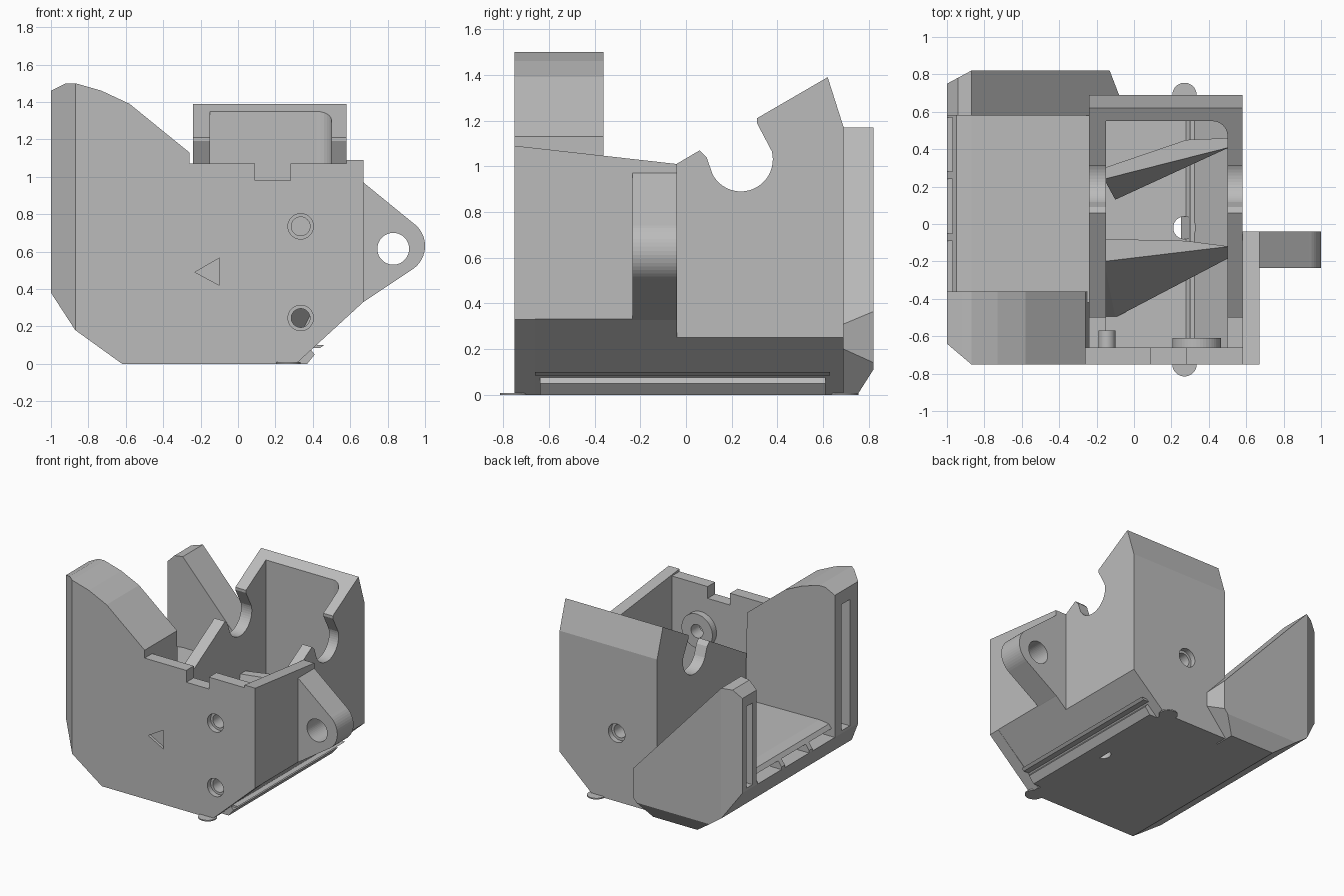
import bpy, bmesh, math
from mathutils import Vector

cube = bpy.data.objects.get("Cube")
if cube:
    bpy.data.objects.remove(cube, do_unlink=True)

GREY = (0.5, 0.5, 0.5, 1)
mat = bpy.data.materials.new("plain grey plastic")
mat.use_nodes = True
mat.diffuse_color = GREY
mat.node_tree.nodes["Principled BSDF"].inputs["Base Color"].default_value = GREY


def finish(name, bm):
    bmesh.ops.recalc_face_normals(bm, faces=bm.faces)
    me = bpy.data.meshes.new(name)
    bm.to_mesh(me)
    bm.free()
    me.materials.append(mat)
    ob = bpy.data.objects.new(name, me)
    bpy.context.collection.objects.link(ob)
    return ob


def prism(name, pts, a, b, axis="y", trims=()):
    """Extrude a profile along an axis, then trim it with (point, normal) planes."""
    def place(p, d):
        return {"y": (p[0], d, p[1]), "x": (d, p[0], p[1]), "z": (p[0], p[1], d)}[axis]
    bm = bmesh.new()
    face = bm.faces.new([bm.verts.new(place(p, a)) for p in pts])
    ext = bmesh.ops.extrude_face_region(bm, geom=[face])
    move = Vector(place((0, 0), b - a))
    bmesh.ops.translate(bm, vec=move, verts=[v for v in ext["geom"] if isinstance(v, bmesh.types.BMVert)])
    for co, no in trims:
        bmesh.ops.bisect_plane(bm, geom=bm.verts[:] + bm.edges[:] + bm.faces[:],
                               plane_co=co, plane_no=no, clear_outer=True)
        bmesh.ops.holes_fill(bm, edges=[e for e in bm.edges if e.is_boundary], sides=0)
    return finish(name, bm)


def box(name, x0, x1, y0, y1, z0, z1):
    return prism(name, [(x0, z0), (x1, z0), (x1, z1), (x0, z1)], y0, y1)


def arc(cx, cy, r, start, end, n):
    return [(cx + r * math.cos(math.radians(start + (end - start) * i / n)),
             cy + r * math.sin(math.radians(start + (end - start) * i / n))) for i in range(n + 1)]


def disc(name, cx, cy, r, a, b, axis="y"):
    return prism(name, arc(cx, cy, r, 0, 352.5, 47), a, b, axis)


def hull(name, pts):
    bm = bmesh.new()
    for p in pts:
        bm.verts.new(p)
    bmesh.ops.convex_hull(bm, input=bm.verts[:])
    return finish(name, bm)


def cut(ob, *cutters):
    for c in cutters:
        m = ob.modifiers.new("cut", "BOOLEAN")
        m.operation, m.solver, m.object = "DIFFERENCE", "EXACT", c
        bpy.context.view_layer.objects.active = ob
        bpy.ops.object.modifier_apply(modifier=m.name)
        bpy.data.objects.remove(c, do_unlink=True)


# Shared trimming planes
right_slope = ((0.58, 0, 0.25), (0.67, 0, -0.74))
front_corner = ((-0.87, -0.75, 0), (-0.11, -0.13, 0))
back_corner = ((-0.87, 0.82, 0), (-0.07, 0.13, 0))
back_bottom = ((0, 0.82, 0.11), (0, 0.11, -0.07))
back_end = ((-0.13, 0.82, 0), (0.13, 0.05, 0))

# Main body with round cradle notches, hollowed from above
body = prism("main_body",
             [(-0.7, 0), (-0.7, 0.3), (-0.5, 0.3), (-0.5, 0.74), (0.06, 1.07), (0.09, 1.04)]
             + arc(0.24, 1.03, 0.14, 208, 375, 24)
             + [(0.31, 1.19), (0.31, 1.21), (0.62, 1.39), (0.69, 1.17), (0.69, 0)],
             -0.24, 0.58, "x", [right_slope])
pocket = prism("pocket", [(-0.15, -1), (0.5, -1)] + arc(0.42, 0.47, 0.08, 0, 90, 6) + [(-0.15, 0.55)],
               0.06, 2, "z", [((0.5, 0, 0.26), (0.67, 0, -0.74))])
cut(body, pocket,
    disc("floor_hole", 0.27, -0.02, 0.06, -1, 1, "z"),
    disc("back_hole", 0.1, 0.52, 0.05, 0.4, 1),
    disc("back_counterbore", 0.1, 0.52, 0.07, 0.65, 1))

# Front plate with a top notch, screw holes and a triangular mark
wing_top = [(-0.26, 1.13), (-0.58, 1.39), (-0.73, 1.46), (-0.87, 1.5), (-0.92, 1.5), (-1, 1.46)]
wing_bottom = [(-1, 0.38), (-0.87, 0.18), (-0.62, 0)]
plate = prism("front_plate",
              wing_bottom + [(0.31, 0), (0.67, 0.33), (0.67, 1.07), (0.28, 1.07), (0.28, 0.98),
                             (0.09, 0.98), (0.09, 1.07), (-0.26, 1.07)] + wing_top,
              -0.75, -0.66, trims=[front_corner])
cut(plate, prism("mark", [(-0.23, 0.49), (-0.1, 0.42), (-0.1, 0.565)], -0.8, -0.73))
for z, label in ((0.735, "upper"), (0.245, "lower")):
    cut(plate, disc("hole", 0.335, z, 0.068, -0.8, -0.71), disc("hole", 0.335, z, 0.05, -0.8, -0.5))
    boss = disc(label + "_screw_boss", 0.335, z, 0.13, -0.66, -0.61)
    cut(boss, disc("hole", 0.335, z, 0.05, -0.8, -0.5))
disc("inner_peg", -0.145, 0.49, 0.045, -0.66, -0.57)

# Right flange and mounting ear
prism("right_flange", [(-0.75, 0.2), (-0.04, 0.2), (-0.04, 1.01), (-0.75, 1.09)],
      0.58, 0.67, "x", [right_slope])
ear = prism("mounting_ear", [(0.6, 0.29), (0.67, 0.33)] + arc(0.85, 0.63, 0.15, -55, 55, 16)
            + [(0.67, 0.97), (0.6, 0.97)], -0.235, -0.04)
cut(ear, disc("ear_hole", 0.83, 0.615, 0.085, -1, 1))

# Front side wing with an air slot in its outer end
front_wing = prism("front_wing", wing_bottom + [(-0.24, 0), (-0.26, 1.07)] + wing_top,
                   -0.7, -0.36, trims=[front_corner, ((0, -0.4, 1.5), (0.1, 1, 0.04))])
cut(front_wing, box("slot", -1.2, -0.9, -0.54, -0.44, 0.4, 1.36))

# Back side wing, sloping down towards the body
back_wing = prism("back_wing",
                  wing_bottom + [(-0.25, 0), (-0.08, 0.2), (-0.08, 0.31), (-0.87, 1.17),
                                 (-0.94, 1.16), (-1, 1.1)],
                  0.58, 0.82, trims=[back_corner, back_bottom, back_end])
cut(back_wing, box("slot", -1.2, -0.9, 0.63, 0.7, 0.4, 1.02))

# Duct floor between the wings, with slots beneath its lip
duct = prism("duct_floor", wing_bottom + [(-0.2, 0), (-0.2, 0.47), (-0.87, 0.48), (-0.95, 0.47), (-1, 0.4)],
             -0.42, 0.6)
for i in range(3):
    y = -0.38 + i * 0.33
    cut(duct, box("slot", -1.2, -0.88, y, y + 0.29, 0.38, 0.44))

# Converging air guides inside the body
hull("front_air_guide", [(-0.16, -0.08, 0.6), (-0.16, -0.2, 0.6), (-0.16, -0.5, 0.05), (-0.1, -0.5, 0.05),
                         (0.28, -0.09, 0.6), (0.28, -0.2, 0.45), (0.51, -0.12, 0.6), (0.51, -0.18, 0.5),
                         (-0.16, -0.08, 0.05), (0.28, -0.1, 0.05)])
hull("back_air_guide", [(-0.16, 0.3, 0.6), (-0.16, 0.24, 0.6), (-0.1, 0.13, 0.1), (0.28, 0.45, 0.6),
                        (0.28, 0.4, 0.6), (0.51, 0.46, 0.6), (0.51, 0.41, 0.6),
                        (-0.16, 0.3, 0.05), (0.28, 0.45, 0.05)])

# Lower right lip, hinge strip and thin feet
prism("lower_lip", [(0.3, 0.085), (0.44, 0.085), (0.46, 0.1), (0.3, 0.1)], -0.66, 0.63)
prism("hinge_strip", [(0.25, 0), (0.37, 0), (0.41, 0.05), (0.39, 0.075), (0.3, 0.075)], -0.64, 0.61)
for y, label in ((-0.75, "front"), (0.69, "back")):
    disc(label + "_foot_tab", 0.27, y, 0.065, 0, 0.009, "z")
